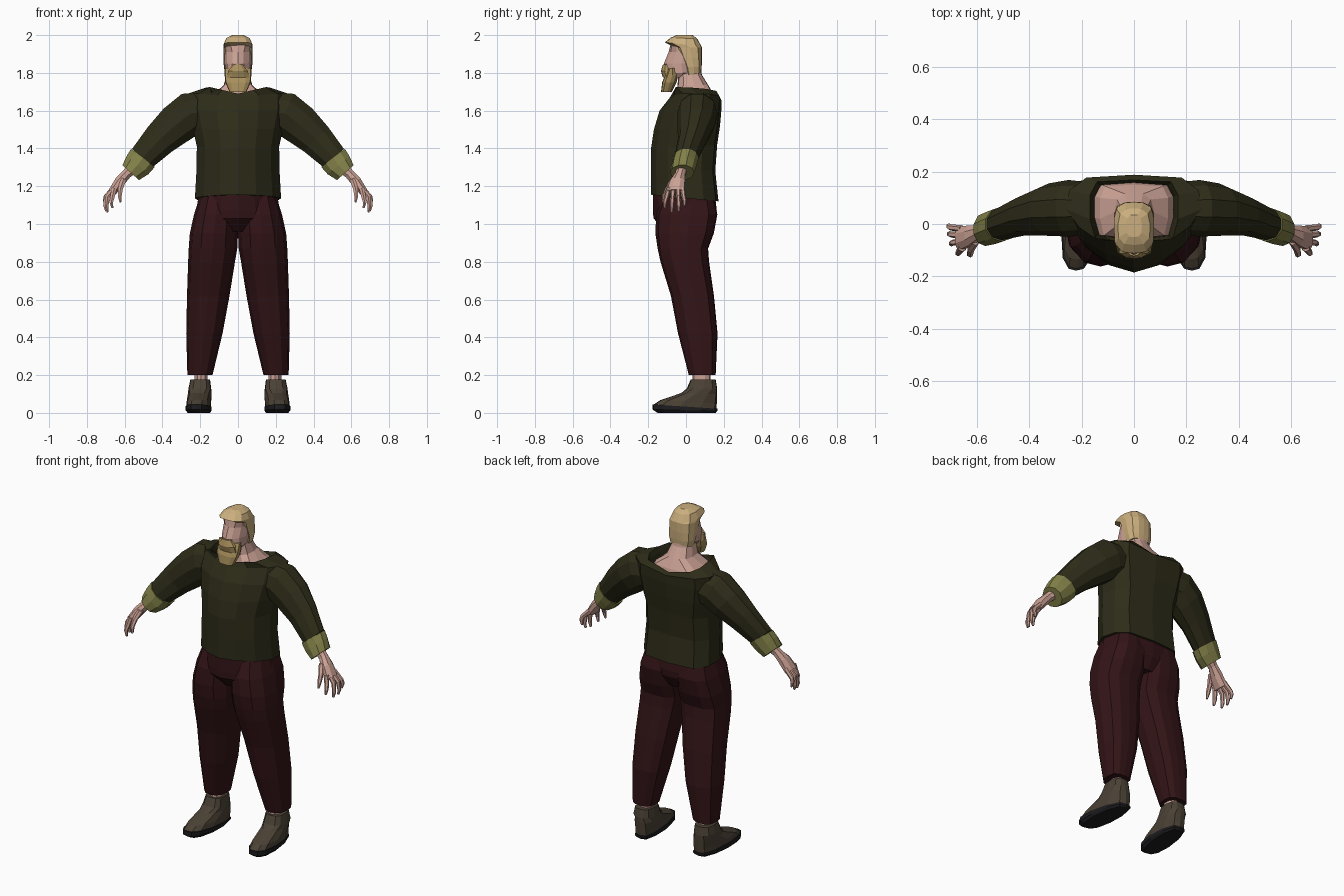
import bpy, bmesh
from math import sin, cos, pi
from mathutils import Vector

# half outlines: (fraction of half width, fraction of depth from front to back)
BODY = [(0, 0), (.42, .08), (.8, .26), (1, .52), (.95, .78), (.7, .96), (0, 1)]
COLLAR = [(0, 0), (.5, 0), (.88, .03), (1, .35), (1, .75), (.84, .97), (0, 1)]
OVAL = [(0, 0), (.55, .08), (.95, .35), (.95, .68), (.55, .94), (0, 1)]
BLOCK = [(0, 0), (.6, .03), (.95, .2), (1, .55), (.85, .85), (.45, .98), (0, 1)]
LEG = [(0, 0), (.5, .05), (.88, .24), (1, .55), (.88, .86), (.5, .98), (0, 1)]
FOOT = [(0, 0), (.42, .02), (.8, .14), (1, .42), (.9, .75), (.55, .97), (0, 1)]


def ring(shape, hw, yf, yb, zf, zb=None, cx=0, bump=0, turn=0):
    """Horizontal section; zf/zb tilt it, bump lifts its sides, turn shears the front outward."""
    zb = zf if zb is None else zb
    full = shape + [(-a, t) for a, t in reversed(shape[1:-1])]
    return [Vector((cx + a * hw - turn * (yf + t * (yb - yf)), yf + t * (yb - yf),
                    zf + t * (zb - zf) + bump * abs(a))) for a, t in full]


def limb(pts, n=8):
    """Rings along a path of (x, y, z, radius, half depth in y)."""
    rings = []
    for i, (x, y, z, ru, rv) in enumerate(pts):
        a, b = pts[max(i - 1, 0)], pts[min(i + 1, len(pts) - 1)]
        u = Vector((a[2] - b[2], 0, b[0] - a[0])).normalized()
        angles = [2 * pi * (k + .5) / n for k in range(n)]
        rings.append([Vector((x, y, z)) + u * ru * cos(t) + Vector((0, rv * sin(t), 0))
                      for t in angles])
    return rings


mats = {}


def part(name, color, lofts, mirror=False):
    """Make one object from closed lofts."""
    bm = bmesh.new()
    for rings in lofts:
        rows = [[bm.verts.new(p) for p in r] for r in rings]
        n = len(rows[0])
        for lo, hi in zip(rows, rows[1:]):
            for k in range(n):
                j = (k + 1) % n
                bm.faces.new((lo[k], lo[j], hi[j], hi[k]))
        bm.faces.new(rows[0][::-1])
        bm.faces.new(rows[-1])
    bmesh.ops.recalc_face_normals(bm, faces=bm.faces)
    me = bpy.data.meshes.new(name)
    bm.to_mesh(me)
    bm.free()
    ob = bpy.data.objects.new(name, me)
    bpy.context.collection.objects.link(ob)
    if color not in mats:
        mats[color] = bpy.data.materials.new(name + "_color")
        mats[color].diffuse_color = (*color, 1)
    me.materials.append(mats[color])
    if mirror:
        mod = ob.modifiers.new("mirror", 'MIRROR')
        mod.use_mirror_merge = False
    return ob


SHIRT, CUFF, PANTS = (.027, .025, .0095), (.22, .215, .065), (.033, .007, .0085)
SKIN, HAIR, BEARD = (.6, .36, .3), (.6, .43, .21), (.4, .28, .11)
BOOT, SOLE = (.07, .054, .036), (.012, .012, .014)

# shirt body with a turned-in collar
part("shirt", SHIRT, [[
    ring(BODY, .228, -.185, .172, 1.155, 1.12),
    ring(BODY, .22, -.185, .155, 1.28),
    ring(BODY, .218, -.185, .165, 1.40, 1.42),
    ring(BODY, .24, -.17, .18, 1.50, 1.52),
    ring(BODY, .26, -.14, .188, 1.60, 1.61),
    ring(BODY, .26, -.085, .188, 1.67, 1.655, bump=.03),
    ring(COLLAR, .168, -.062, .168, 1.69, 1.67, bump=.04),
    ring(COLLAR, .158, -.052, .16, 1.67, 1.655, bump=.03),
    ring(COLLAR, .14, -.04, .14, 1.60)]])

# sleeves and rolled cuffs
part("sleeves", SHIRT, [limb([
    (.18, .06, 1.595, .11, .10), (.25, .06, 1.585, .12, .108),
    (.325, .055, 1.528, .113, .10), (.412, .035, 1.45, .096, .078),
    (.508, .0, 1.348, .076, .062)], 10)], True)
part("cuffs", CUFF, [limb([
    (.503, .0, 1.350, .083, .067), (.532, -.01, 1.312, .079, .067),
    (.568, -.02, 1.272, .062, .064)], 10)], True)

# neck and upper chest skin
part("neck", SKIN, [[
    ring(COLLAR, .155, -.05, .16, 1.645, 1.64),
    ring(COLLAR, .13, -.05, .15, 1.69, 1.68),
    ring(BLOCK, .076, -.045, .118, 1.735),
    ring(BLOCK, .06, -.04, .084, 1.79),
    ring(BLOCK, .055, -.04, .07, 1.86)]])

# head with a ridged nose line
part("head", SKIN, [[
    ring(BLOCK, .045, -.09, .03, 1.765, 1.79),
    ring(BLOCK, .064, -.10, .05, 1.80),
    ring(BODY, .071, -.117, .06, 1.85),
    ring(BODY, .072, -.092, .065, 1.91),
    ring(BLOCK, .07, -.08, .065, 1.96)]])

# hair shell: the lower front lies inside the head
part("hair", HAIR, [[
    ring(BLOCK, .066, .0, .08, 1.785, 1.80),
    ring(BLOCK, .075, -.01, .083, 1.83),
    ring(BLOCK, .077, -.035, .085, 1.88),
    ring(BLOCK, .077, -.06, .084, 1.935),
    ring(BLOCK, .077, -.112, .082, 1.962, 1.94),
    ring(BLOCK, .062, -.08, .06, 1.987, 1.98),
    ring(BLOCK, .03, -.05, .035, 2.0)]])

# beard and moustache
part("beard", BEARD, [[
    ring(BLOCK, .045, -.132, -.075, 1.70),
    ring(BLOCK, .067, -.126, -.05, 1.75),
    ring(BLOCK, .071, -.11, -.04, 1.79),
    ring(BLOCK, .071, -.092, -.055, 1.825)]])
part("moustache", BEARD, [[
    ring(OVAL, .062, -.122, -.075, 1.775),
    ring(OVAL, .055, -.133, -.075, 1.81),
    ring(OVAL, .025, -.122, -.085, 1.845)]])

# trousers: hips and two tapering legs
part("trouser_hips", PANTS, [[
    ring(BODY, .10, -.11, .12, .96),
    ring(BODY, .23, -.172, .158, 1.03),
    ring(BODY, .222, -.176, .163, 1.07),
    ring(BODY, .205, -.176, .152, 1.17)]])
legs = [(.20, .135, .268, .015, .157), (.42, .082, .274, -.042, .167),
        (.62, .045, .27, -.08, .148), (.80, .016, .264, -.135, .122),
        (.87, .004, .261, -.15, .117), (.95, 0, .255, -.162, .147),
        (1.05, 0, .233, -.158, .166), (1.15, .02, .20, -.12, .145)]
part("trouser_legs", PANTS, [[
    ring(LEG, (xo - xi) / 2, yf, yb, z, cx=(xo + xi) / 2)
    for z, xi, xo, yf, yb in legs]], True)

# ankles, boots and soles
part("ankles", SKIN, [[
    ring(OVAL, .036, .035, .13, z, cx=.195) for z in (.15, .24)]], True)
part("boots", BOOT, [[
    ring(FOOT, .064, -.170, .161, .045, .02, cx=.207, turn=.08),
    ring(FOOT, .064, -.135, .163, .068, .05, cx=.207, turn=.08),
    ring(FOOT, .063, -.025, .165, .105, .10, cx=.205, turn=.05),
    ring(BLOCK, .06, .005, .165, .13, cx=.202),
    ring(BLOCK, .052, .025, .157, .178, cx=.2)]], True)
part("soles", SOLE, [[
    ring(FOOT, .058, -.15, .157, 0, cx=.207, turn=.08),
    ring(FOOT, .068, -.178, .166, .018, .01, cx=.207, turn=.08),
    ring(FOOT, .068, -.178, .166, .045, .022, cx=.207, turn=.08)]], True)

# forearm, palm, four fingers and thumb
hand = [limb([(.53, -.012, 1.32, .036, .036), (.59, -.03, 1.265, .028, .028),
              (.625, -.045, 1.226, .030, .042), (.665, -.055, 1.17, .024, .05)], 8)]
for base, tip, z, x in [(-.092, -.112, 1.085, .665), (-.067, -.075, 1.062, .690),
                        (-.042, -.038, 1.068, .698), (-.018, -.008, 1.095, .700)]:
    hand.append(limb([(.655, base, 1.19, .016, .013),
                      (x, (base + tip) / 2, 1.145, .014, .012),
                      (x + .006, tip, z + .03, .011, .011),
                      (x, tip, z, .006, .007)], 6))
hand.append(limb([(.605, -.06, 1.24, .018, .022), (.622, -.095, 1.19, .015, .015),
                  (.626, -.115, 1.15, .012, .012), (.622, -.12, 1.115, .006, .007)], 6))
part("hands", SKIN, hand, True)
